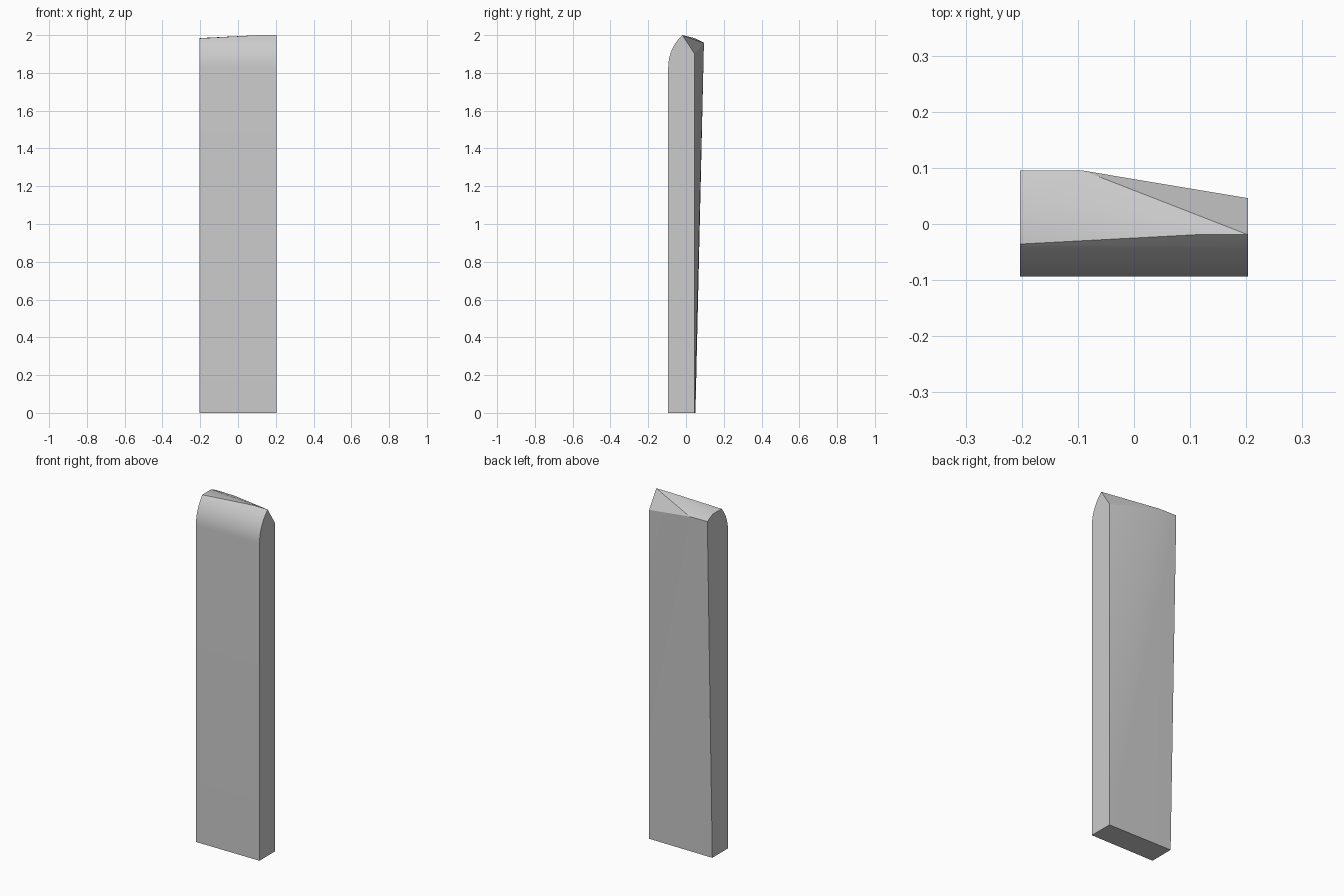
import bpy, bmesh, math

cube = bpy.data.objects.get("Cube")
if cube:
    bpy.data.objects.remove(cube, do_unlink=True)

HALF = 0.203          # half width
FRONT = -0.094        # front plane
RADIUS = 0.23         # rounding of the upper front edge
SPRING = 1.83         # height where the rounding starts


def arc(angle):
    """Point (y, z) on the rounded upper front."""
    a = math.radians(angle)
    return FRONT + RADIUS * (1 - math.cos(a)), SPRING + RADIUS * math.sin(a)


bm = bmesh.new()


def vert(x, yz):
    return bm.verts.new((x, *yz))


# Front and rounded edge, as rows from the base up to the ridge
profile = [(FRONT, 0)] + [arc(a) for a in range(0, 41, 5)]
right = [vert(-HALF, p) for p in profile]
left = [vert(HALF, p) for p in profile]
for i in range(len(profile) - 1):
    bm.faces.new((right[i], left[i], left[i + 1], right[i + 1]))

# Ridge, which drops toward the right end
ridge_r = vert(-HALF, arc(41.7))
ridge_m = vert(0.11, arc(47.6))
ridge_l = vert(HALF, arc(47.6))
bm.faces.new((right[-1], left[-1], ridge_l, ridge_m, ridge_r))

# Twisted back: thicker toward the upper right
base_r = vert(-HALF, (0.05, 0))
base_l = vert(HALF, (0.046, 0))
back_r = vert(-HALF, (0.095, 1.96))
back_m = vert(-0.09, (0.095, 1.958))
back_l = vert(HALF, (0.046, 1.9))
bm.faces.new((base_l, base_r, back_r, back_m))
bm.faces.new((base_l, back_m, back_l))

# Sloped top, fanned out from the left peak
crown = vert(-HALF, (0.045, 1.984))
for tri in ((ridge_l, back_l, back_m), (ridge_l, back_m, crown),
            (crown, back_m, back_r), (ridge_l, crown, ridge_m),
            (ridge_m, crown, ridge_r)):
    bm.faces.new(tri)

# Ends and underside
bm.faces.new([*right, ridge_r, crown, back_r, base_r])
bm.faces.new([*left, ridge_l, back_l, base_l])
bm.faces.new((right[0], left[0], base_l, base_r))
bmesh.ops.recalc_face_normals(bm, faces=bm.faces)

mesh = bpy.data.meshes.new("slab")
bm.to_mesh(mesh)
bm.free()
slab = bpy.data.objects.new("slab", mesh)
bpy.context.collection.objects.link(slab)

# Plain grey
grey = bpy.data.materials.new("grey")
grey.use_nodes = True
color = (0.6, 0.6, 0.6, 1)
grey.diffuse_color = color
grey.node_tree.nodes["Principled BSDF"].inputs["Base Color"].default_value = color
mesh.materials.append(grey)

bpy.context.view_layer.objects.active = slab
slab.select_set(True)
bpy.ops.object.shade_smooth_by_angle(angle=math.radians(30))
